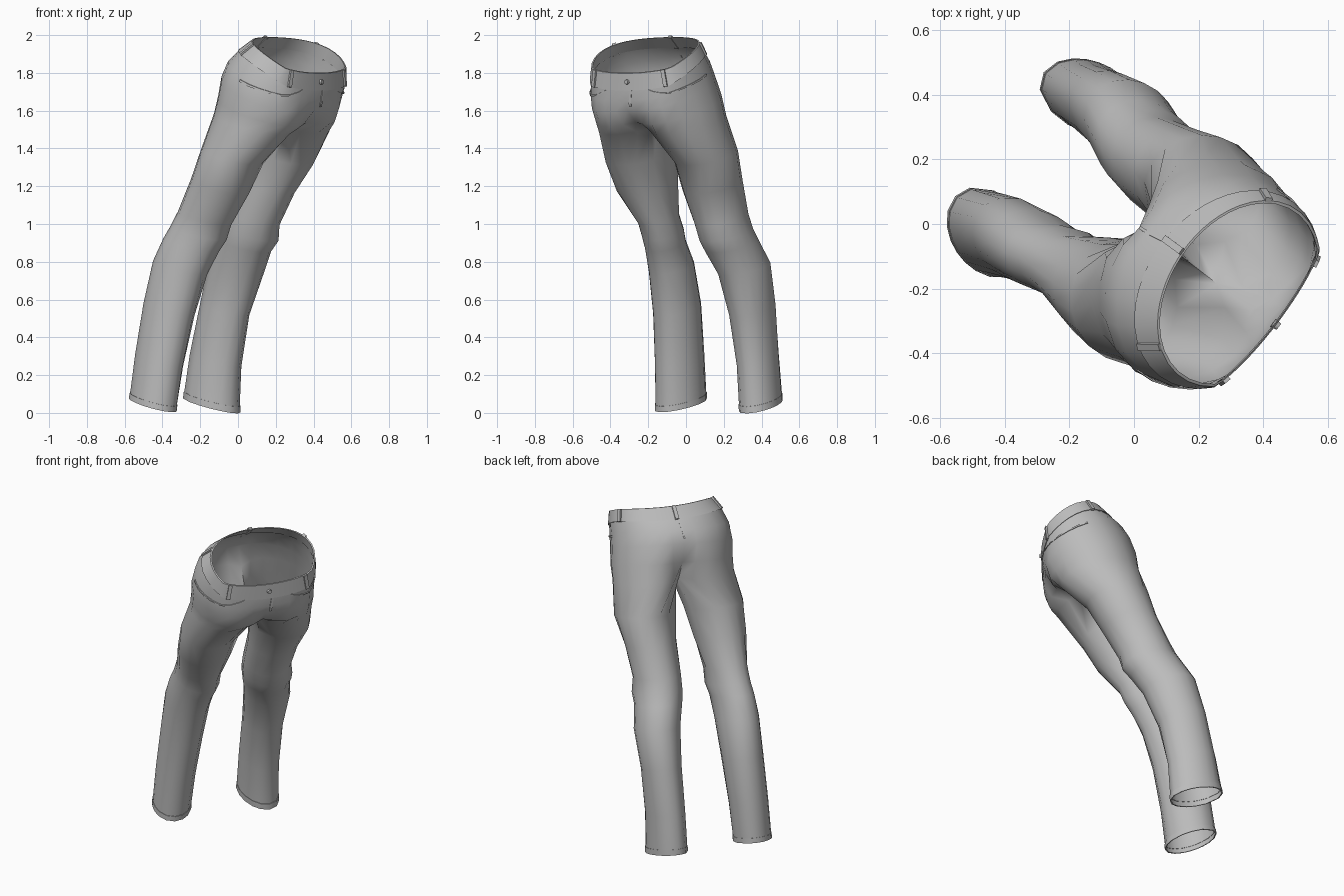
import bpy, bmesh, math
from mathutils import Vector, Matrix

if "Cube" in bpy.data.objects:
    bpy.data.objects.remove(bpy.data.objects["Cube"])

F = math.radians(-37.7)          # compass direction the trousers face
FX, FY = math.cos(F), math.sin(F)
R = math.radians

denim = bpy.data.materials.new("grey denim")
denim.diffuse_color = (0.5, 0.5, 0.5, 1)
denim.use_nodes = True
denim.node_tree.nodes["Principled BSDF"].inputs["Base Color"].default_value = denim.diffuse_color

# Oval slices: centre z, x min, x max, y min, y max, skew, slope x, slope y
HIP = [(1.905, .075, .575, -.50, .07, .33, -.46, .36),
       (1.845, .005, .57, -.505, .10, .30, -.46, .36),
       (1.785, -.055, .56, -.507, .128, .26, -.38, .34),
       (1.70, -.09, .54, -.50, .155, .25, -.30, .31),
       (1.61, -.108, .515, -.478, .19, .26, -.26, .26),
       (1.53, -.13, .485, -.462, .215, .25, -.20, .16)]
BOW = [.9, .9, .5, 0, 0, 0]      # how much front and back dip below the slope
LEFT = [(1.36, .03, .40, -.065, .275), (1.2, .0, .30, -.02, .30),
        (1.03, -.07, .22, .04, .33), (.95, -.10, .215, .065, .355),
        (.89, -.12, .175, .095, .385), (.77, -.155, .135, .165, .447),
        (.55, -.2, .06, .225, .475), (.28, -.255, .018, .268, .492),
        (.075, -.285, .01, .28, .508), (.04, -.289, .01, .282, .51)]
RIGHT = [(1.36, -.195, .135, -.425, -.045), (1.2, -.25, .06, -.365, -.04),
         (1.03, -.32, -.035, -.255, -.035), (.95, -.36, -.06, -.232, -.01),
         (.89, -.395, -.10, -.217, .0), (.77, -.45, -.162, -.197, .045),
         (.55, -.50, -.23, -.175, .083), (.28, -.545, -.29, -.166, .10),
         (.075, -.572, -.322, -.164, .11), (.045, -.577, -.325, -.164, .112)]


def oval(row, ang, k=1.0, bow=0.0):
    """Point on a tilted oval slice in compass direction ang."""
    z, x0, x1, y0, y1, r, gx, gy = row
    X, Y = (x1 - x0) / 2, (y1 - y0) / 2
    dx, dy = math.cos(ang), math.sin(ang)
    q = (dx * dx / X**2 - 2 * r * dx * dy / (X * Y) + dy * dy / Y**2) / (1 - r * r)
    d = 1 / math.sqrt(q)
    cx, cy = (x0 + x1) / 2, (y0 + y1) / 2
    x, y = dx * d, dy * d
    over = (cx + x) * FX + (cy + y) * FY - .505     # flatten the belly
    if over > 0:
        x -= over * .68 * FX
        y -= over * .68 * FY
    x, y = x * k, y * k
    f = x * FX + y * FY
    return Vector((cx + x, cy + y, z + gx * x + gy * y - bow * f * f))


def hip_oval(n, ang, k=1.0):
    return oval(HIP[n], ang, k, BOW[n])


def leg_row(row):
    return tuple(row) + (-.27 + .2 * row[0], -.22, .17)


def leg_angles(side):
    a = [F + side * R(90 - (j - 6) * 20) for j in range(13)]
    return a + [F - side * R(30 + 30 * k) for k in (1, 2, 3)]


def finish(bm, name, angle=40):
    bmesh.ops.recalc_face_normals(bm, faces=bm.faces)
    me = bpy.data.meshes.new(name)
    bm.to_mesh(me)
    bm.free()
    ob = bpy.data.objects.new(name, me)
    bpy.context.collection.objects.link(ob)
    me.materials.append(denim)
    bpy.ops.object.select_all(action='DESELECT')
    ob.select_set(True)
    bpy.context.view_layer.objects.active = ob
    bpy.ops.object.shade_smooth_by_angle(angle=R(angle))
    return ob


def skin(bm, a, b):
    for i in range(len(a)):
        j = (i + 1) % len(a)
        bm.faces.new((a[i], a[j], b[j], b[i]))


# Trousers: hip rings that split into two leg tubes
bm = bmesh.new()
N = 24
BACK = {5: (.40, .72, .93), 4: (.78, .92, 1), 3: (.95, .99, 1)}
FRONT = {5: (.36, .60, .84, .97), 4: (.76, .87, .96), 3: (.95, .98, 1)}
rings = []
for n in range(1, 6):
    ring = []
    for i in range(N):
        near = min(i % 12, 12 - i % 12)          # steps from the centre line
        pinch = (FRONT if 6 < i < 18 else BACK).get(n, ())
        k = pinch[near] if near < len(pinch) else 1.0
        ring.append(bm.verts.new(hip_oval(n, F + math.pi - R(15 * i), k)))
    rings.append(ring)
for a, b in zip(rings, rings[1:]):
    skin(bm, a, b)
low = rings[-1]
front, back = low[12].co, low[0].co
crotch = [bm.verts.new(front.lerp(back, t) - Vector((0, 0, d)))
          for t, d in ((.25, .015), (.5, .025), (.75, .015))]
for side, rows in ((1, LEFT), (-1, RIGHT)):
    prev = [low[(side * i) % N] for i in range(13)] + crotch
    for row in rows[:-1]:
        cur = [bm.verts.new(oval(leg_row(row), a)) for a in leg_angles(side)]
        skin(bm, prev, cur)
        prev = cur
finish(bm, "trousers", 60)

# Turned-up hems at the ankles
for side, rows, name in ((1, LEFT, "left_hem"), (-1, RIGHT, "right_hem")):
    bm = bmesh.new()
    prev = None
    for row, k in ((rows[-2], 1.0), (rows[-2], 1.02), (rows[-1], 1.02), (rows[-1], .97)):
        cur = [bm.verts.new(oval(leg_row(row), a, k)) for a in leg_angles(side)]
        if prev:
            skin(bm, prev, cur)
        prev = cur
    finish(bm, name)

# Waistband
bm = bmesh.new()
prev = None
for n, k in ((1, 1.0), (1, 1.015), (0, 1.01), (0, .98), (1, .98)):
    cur = [bm.verts.new(hip_oval(n, F + R(7.5 * i), k)) for i in range(48)]
    if prev:
        skin(bm, prev, cur)
    prev = cur
finish(bm, "waistband")


def hip_point(deg, level, k):
    """Point on the hips: deg from the front, level 0 waist to 5 crotch."""
    n = min(int(level), 4)
    a = F + R(deg)
    return hip_oval(n, a, k).lerp(hip_oval(n + 1, a, k), level - n)


def ribbon(name, path, width, lift=1.015):
    """Raised strip along (deg, level) points on the hips."""
    bm = bmesh.new()
    prev = None
    for d, l in path:
        cur = [bm.verts.new(hip_point(d, l, k)) for k in (1.0, lift)]
        cur += [bm.verts.new(hip_point(d + width[0], l + width[1], k)) for k in (lift, 1.0)]
        if prev:
            skin(bm, prev, cur)
        prev = cur
    finish(bm, name)


# Curved front pocket edges
for side, tag in ((1, "left"), (-1, "right")):
    curve = [(side * (32 + 62 * t), 1.05 + 1.15 * math.sin(t * math.pi / 2) ** .8)
             for t in (0, .1, .25, .4, .55, .7, .85, 1)]
    ribbon(tag + "_pocket_edge", curve, (0, .12))
# Fly and seat seams
ribbon("fly_seam", [(5, 1 + .4 * i) for i in range(5)], (3, 0))
ribbon("seat_seam", [(179, 1 + .4 * i) for i in range(5)], (2, 0), 1.008)


def waist_frame(deg):
    a = F + R(deg)
    top, bot = hip_oval(0, a, 1.012), hip_oval(1, a, 1.012)
    up = (top - bot).normalized()
    side = (hip_oval(0, a + .05) - hip_oval(0, a - .05)).normalized()
    out = side.cross(up).normalized()
    up = out.cross(side)
    m = Matrix((side, up, out)).transposed().to_4x4()
    m.translation = (top + bot) / 2
    return m, (top - bot).length


# Belt loops
for n, deg in enumerate((-109, -55, 55, 109, 180)):
    m, h = waist_frame(deg)
    bm = bmesh.new()
    bmesh.ops.create_cube(bm, size=1, matrix=m @ Matrix.Diagonal((.022, h * 1.02, .018, 1)))
    finish(bm, "belt_loop_%d" % (n + 1))

# Button
m, h = waist_frame(0)
bm = bmesh.new()
bmesh.ops.create_cone(bm, cap_ends=True, segments=10, radius1=.016, radius2=.012, depth=.022, matrix=m)
finish(bm, "button")
